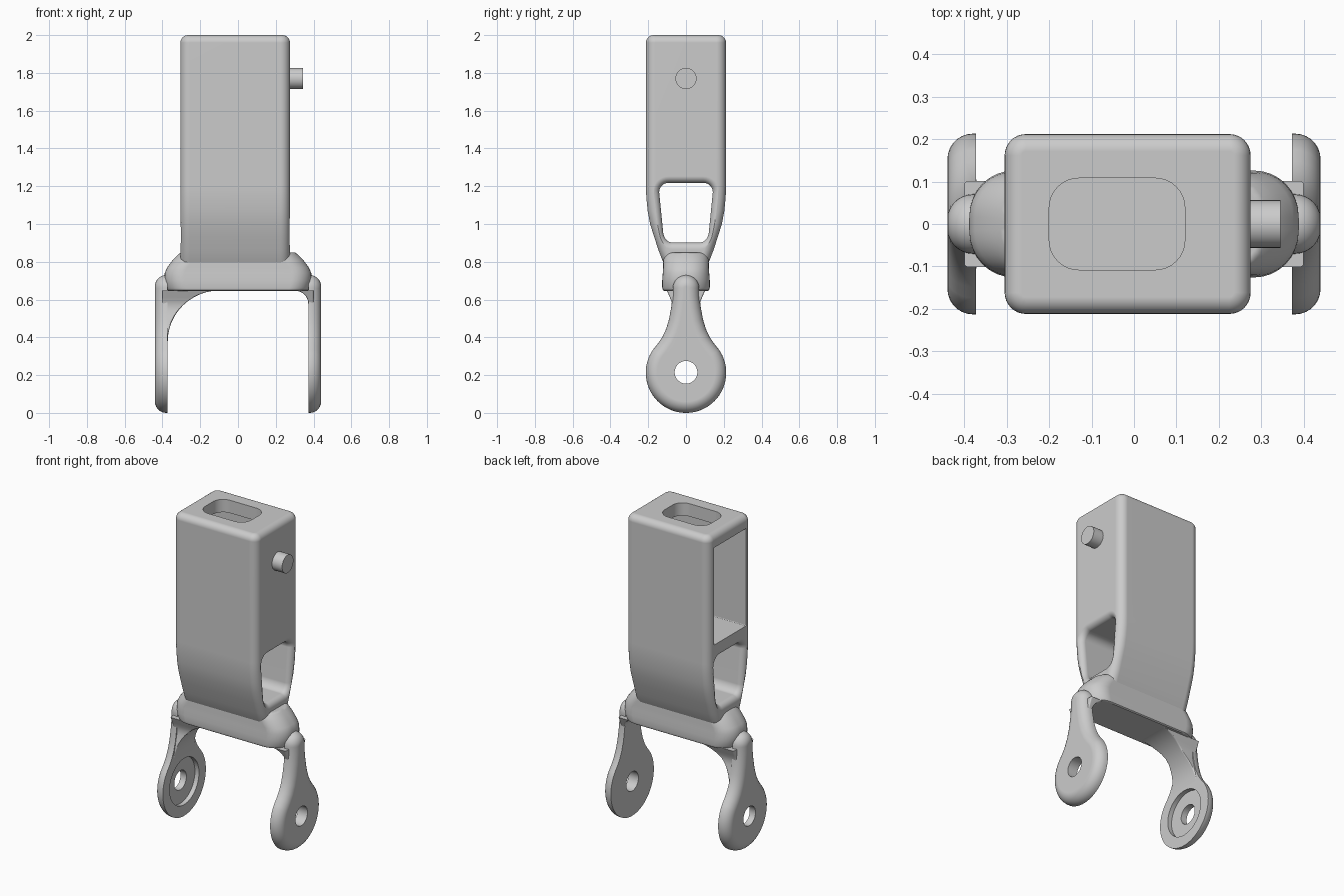
import bpy, bmesh, math
from mathutils import Vector

if "Cube" in bpy.data.objects:
    bpy.data.objects.remove(bpy.data.objects["Cube"])

grey = bpy.data.materials.new("plain grey")
grey.use_nodes = True
grey.diffuse_color = (0.6, 0.6, 0.6, 1)
grey.node_tree.nodes["Principled BSDF"].inputs["Base Color"].default_value = (0.6, 0.6, 0.6, 1)


def loft(name, rings):
    """Skin a list of equal-length closed rings and cap both ends."""
    bm = bmesh.new()
    rows = [[bm.verts.new(p) for p in ring] for ring in rings]
    n = len(rows[0])
    for a, b in zip(rows, rows[1:]):
        for i in range(n):
            j = (i + 1) % n
            bm.faces.new((a[i], a[j], b[j], b[i]))
    bm.faces.new(rows[0])
    bm.faces.new(rows[-1])
    bmesh.ops.recalc_face_normals(bm, faces=bm.faces)
    mesh = bpy.data.meshes.new(name)
    bm.to_mesh(mesh)
    bm.free()
    mesh.materials.append(grey)
    ob = bpy.data.objects.new(name, mesh)
    bpy.context.collection.objects.link(ob)
    return ob


def rounded_rect(hu, hv, r, cu=0, cv=0, steps=8):
    pts = []
    for k, (su, sv) in enumerate([(1, 1), (-1, 1), (-1, -1), (1, -1)]):
        for i in range(steps + 1):
            a = math.pi / 2 * (k + i / steps)
            pts.append((cu + su * (hu - r) + r * math.cos(a),
                        cv + sv * (hv - r) + r * math.sin(a)))
    return pts


def circle(r, cu=0, cv=0, n=48):
    return [(cu + r * math.cos(math.tau * i / n), cv + r * math.sin(math.tau * i / n))
            for i in range(n)]


def inset(pts, d):
    """Move a counter-clockwise outline inward by d (outward if negative)."""
    out = []
    for i, p in enumerate(pts):
        t = (Vector(pts[(i + 1) % len(pts)]) - Vector(pts[i - 1])).normalized()
        out.append((p[0] - t.y * d, p[1] + t.x * d))
    return out


def at_x(pts, x):
    return [(x, u, v) for u, v in pts]


def at_z(pts, z):
    return [(u, v, z) for u, v in pts]


def activate(ob):
    bpy.ops.object.select_all(action='DESELECT')
    ob.select_set(True)
    bpy.context.view_layer.objects.active = ob


def cut(ob, cutter):
    m = ob.modifiers.new("cut", 'BOOLEAN')
    m.operation, m.solver, m.object = 'DIFFERENCE', 'EXACT', cutter
    activate(ob)
    bpy.ops.object.modifier_apply(modifier=m.name)
    bpy.data.objects.remove(cutter)


def smooth(ob):
    activate(ob)
    bpy.ops.object.shade_smooth_by_angle(angle=math.radians(32))
    m = ob.modifiers.new("even shading", 'WEIGHTED_NORMAL')
    m.keep_sharp = True


# Housing: rounded box, tapering front and back toward the bottom
CX, HX, HY, R = -0.015, 0.29, 0.212, 0.05
rings = [at_z(rounded_rect(HX, hy, R, CX), z) for z, hy in
         [(0.76, 0.1), (0.8, 0.122), (0.86, 0.145), (0.93, 0.168), (1.0, 0.19),
          (1.07, 0.203), (1.14, 0.21), (1.2, HY)]]
for i in range(7):
    a = math.pi / 2 * i / 6
    d = 0.04 * (1 - math.cos(a))
    rings.append(at_z(rounded_rect(HX - d, HY - d, R - d, CX), 1.96 + 0.04 * math.sin(a)))
housing = loft("housing", rings)

# Pocket open on the right side, and the opening in the top
pocket = rounded_rect(0.16, 0.305, 0.005, 0, 1.615)
cut(housing, loft("pocket_cutter", [at_x(pocket, -0.4), at_x(pocket, 0.215)]))
slot = rounded_rect(0.16, 0.108, 0.07, -0.04)
cut(housing, loft("slot_cutter", [at_z(slot, 1.8), at_z(slot, 2.1)]))

# Side-to-side window with softly flared rims
window = [(y * (0.8 + 0.2 * min(1, (z - 0.9) / 0.22)), z)
          for y, z in rounded_rect(0.142, 0.158, 0.05, 0, 1.06)]
flare = 0.035
rim = [(flare * (1 - math.cos(math.pi / 12 * i)), flare * math.sin(math.pi / 12 * i))
       for i in range(7)]
left_end = [at_x(inset(window, -o), CX + HX - flare + s) for o, s in rim]
right_end = [at_x(inset(window, -o), CX - HX + flare - s) for o, s in reversed(rim)]
wide = inset(window, -flare)
cut(housing, loft("window_cutter", [at_x(wide, CX - HX - 0.05)] + right_end
                  + left_end + [at_x(wide, CX + HX + 0.05)]))
smooth(housing)

# Peg on the left side
peg = circle(0.056, 0, 1.77)
smooth(loft("side_peg", [at_x(peg, 0.25), at_x(peg, 0.345)]))

# Crossbar with rounded ends under the housing
bar = [(0.645, 0.365, 0.115), (0.65, 0.373, 0.122), (0.665, 0.38, 0.126),
       (0.7, 0.388, 0.126), (0.74, 0.388, 0.123), (0.77, 0.375, 0.121),
       (0.81, 0.345, 0.12), (0.84, 0.315, 0.118), (0.85, 0.3, 0.11)]
smooth(loft("crossbar", [at_z(rounded_rect(hx, hy, 0.105), z) for z, hx, hy in bar]))

# Arm outline: round eye, concave neck, round top
EYE = 0.213
half = [(EYE * math.cos(math.radians(a)), EYE + EYE * math.sin(math.radians(a)))
        for a in range(-85, 36, 5)]
half += [(0.148, 0.368), (0.125, 0.402), (0.105, 0.445), (0.09, 0.495),
         (0.078, 0.56), (0.071, 0.62)]
half += [(0.07 * math.cos(math.radians(a)), 0.66 + 0.07 * math.sin(math.radians(a)))
         for a in range(0, 90, 10)]
outline = [(0, 0)] + half + [(0, 0.73)] + [(-y, z) for y, z in reversed(half)]


def gusset(name, side, rx, rz):
    """Curved web blending an arm into the underside of the crossbar."""
    rows = []
    for i in range(13):
        a = math.pi / 2 * i / 12
        z = 0.648 - rz + rz * math.sin(a)
        inner = 0.372 - rx * (1 - math.cos(a))
        w = 0.072 + 0.04 * max(0, (0.55 - z) / 0.17) + 0.03 * max(0, (z - 0.58) / 0.07)
        rows.append(at_z(rounded_rect((0.4 - inner) / 2, w, 0.008,
                                      side * (0.4 + inner) / 2, 0, 3), z))
    smooth(loft(name, rows))


for side, label, rx, rz in [(-1, "right", 0.275, 0.27), (1, "left", 0.075, 0.07)]:
    rows = [at_x(outline, side * 0.372)]
    for i in range(8):
        a = math.pi / 2 * i / 7
        rows.append(at_x(inset(outline, 0.06 * (1 - math.cos(a))),
                         side * (0.38 + 0.06 * math.sin(a))))
    arm = loft(label + "_arm", rows)
    hole = circle(0.06, 0, 0.215)
    cut(arm, loft("hole_cutter", [at_x(hole, side * 0.3), at_x(hole, side * 0.5)]))
    if side < 0:  # shallow round seat on the inner face
        seat = circle(0.145, 0, 0.215)
        cut(arm, loft("seat_cutter", [at_x(seat, -0.3), at_x(seat, -0.4)]))
    smooth(arm)
    gusset(label + "_gusset", side, rx, rz)
